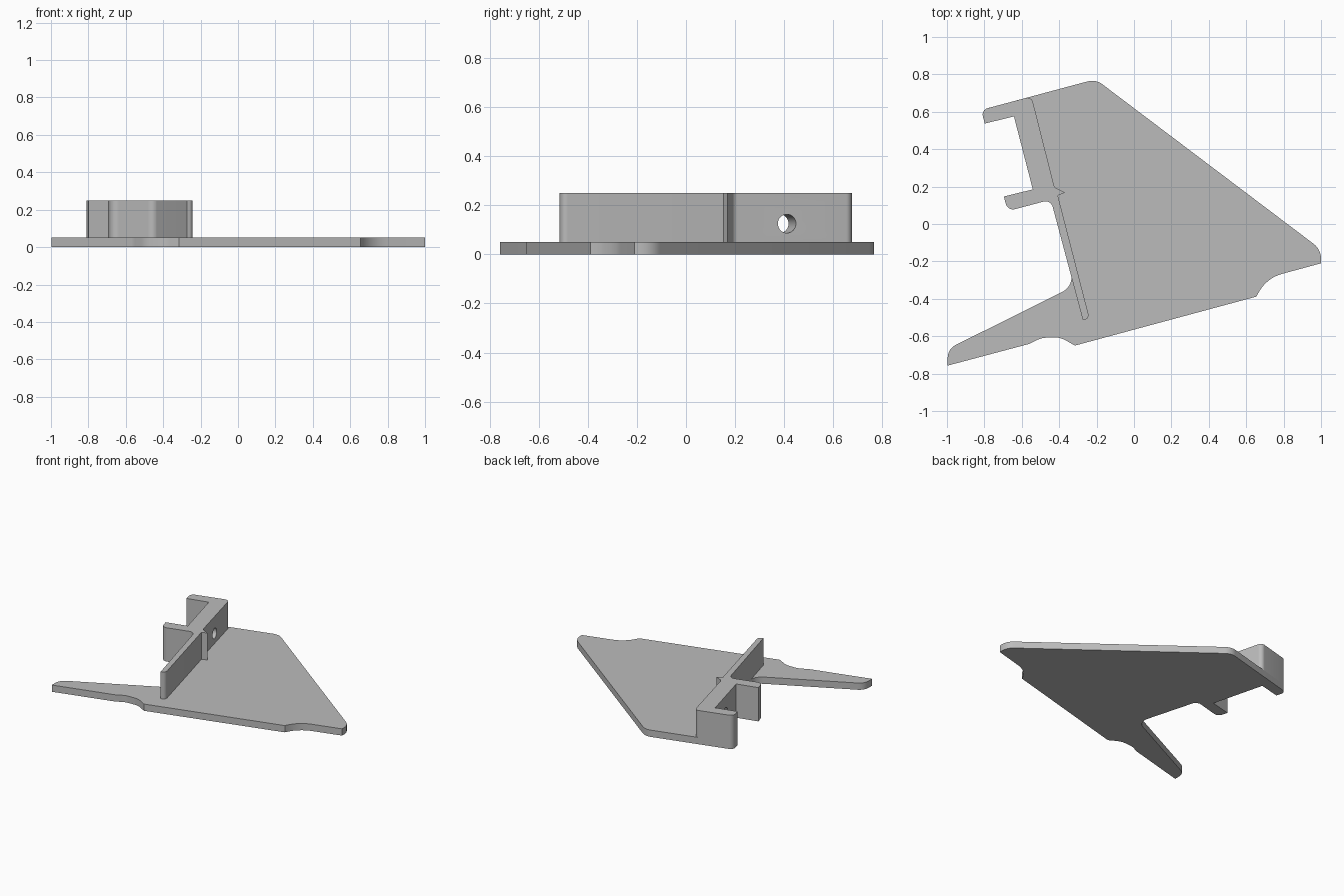
import bpy
import bmesh
import math
from mathutils import Vector

default_cube = bpy.data.objects.get("Cube")
if default_cube:
    bpy.data.objects.remove(default_cube, do_unlink=True)

# Single grey material
grey = bpy.data.materials.new("plain grey")
grey.use_nodes = True
colour = (0.5, 0.5, 0.5, 1)
grey.diffuse_color = colour
grey.node_tree.nodes["Principled BSDF"].inputs["Base Color"].default_value = colour


def rounded_outline(corners, steps=8):
    """Turn (x, y, radius) corners into a closed outline with filleted corners."""
    outline = []
    for i, (x, y, radius) in enumerate(corners):
        point = Vector((x, y))
        if radius == 0:
            outline.append(point)
            continue
        before = (Vector(corners[i - 1][:2]) - point).normalized()
        after = (Vector(corners[(i + 1) % len(corners)][:2]) - point).normalized()
        half = before.angle(after) / 2
        start = point + before * radius / math.tan(half)
        end = point + after * radius / math.tan(half)
        centre = point + (before + after).normalized() * radius / math.sin(half)
        sweep = (start - centre).angle(end - centre)
        for step in range(steps + 1):
            t = step / steps
            arm = ((start - centre) * math.sin((1 - t) * sweep)
                   + (end - centre) * math.sin(t * sweep)) / math.sin(sweep)
            outline.append(centre + arm)
    return outline


def extrude_outline(name, corners, bottom, top):
    """Make a solid prism from a rounded outline."""
    bm = bmesh.new()
    base = bm.faces.new([bm.verts.new((p.x, p.y, bottom)) for p in rounded_outline(corners)])
    extruded = bmesh.ops.extrude_face_region(bm, geom=[base], use_keep_orig=True)
    raised = [item for item in extruded["geom"] if isinstance(item, bmesh.types.BMVert)]
    bmesh.ops.translate(bm, verts=raised, vec=(0, 0, top - bottom))
    bmesh.ops.recalc_face_normals(bm, faces=bm.faces)
    mesh = bpy.data.meshes.new(name)
    bm.to_mesh(mesh)
    bm.free()
    mesh.materials.append(grey)
    part = bpy.data.objects.new(name, mesh)
    bpy.context.collection.objects.link(part)
    return part


def make_active(part):
    bpy.ops.object.select_all(action="DESELECT")
    part.select_set(True)
    bpy.context.view_layer.objects.active = part


# Edge shared by the plate and the wall: two hooks and the wall between them
hook_edge = [
    (-.445, .13, .04), (-.675, .069, .04), (-.696, .147, 0),
    (-.541, .185, 0), (-.642, .575, 0), (-.798, .537, 0), (-.817, .61, .035),
]

# Base plate with its long arm and the two scooped notches
plate_corners = hook_edge + [
    (-.205, .774, .09), (1, -.136, .1), (1, -.21, 0),
    (.706, -.29, .2), (.655, -.388, 0), (-.316, -.65, 0),
    (-.395, -.605, .12), (-.495, -.609, .12), (-.56, -.641, .1),
    (-.996, -.757, 0), (-.996, -.668, .075), (-.317, -.33, .09),
]
extrude_outline("base_plate", plate_corners, 0, .05)

# Upright wall with a small rib on its inner side
wall_corners = hook_edge + [
    (-.548, .682, .03), (-.425, .196, .03), (-.369, .168, 0),
    (-.407, .152, 0), (-.238, -.504, .025), (-.273, -.515, 0),
]
wall = extrude_outline("upright_wall", wall_corners, .05, .25)

# Round hole through the thick part of the wall
bpy.ops.mesh.primitive_cylinder_add(
    vertices=32, radius=.038, depth=.3, location=(-.52, .4, .125),
    rotation=(0, math.radians(90), math.radians(15)))
cutter = bpy.context.object
cutter.name = "hole_cutter"
cutter.hide_render = True
cutter.data.materials.append(grey)
make_active(wall)
hole = wall.modifiers.new("hole", "BOOLEAN")
hole.object = cutter
hole.operation = "DIFFERENCE"
hole.solver = "EXACT"
bpy.ops.object.modifier_apply(modifier=hole.name)
bpy.data.objects.remove(cutter, do_unlink=True)

# Smooth the fillets and keep hard edges crisp
for part_name in ("base_plate", "upright_wall"):
    make_active(bpy.data.objects[part_name])
    bpy.ops.object.shade_smooth_by_angle(angle=math.radians(30))
